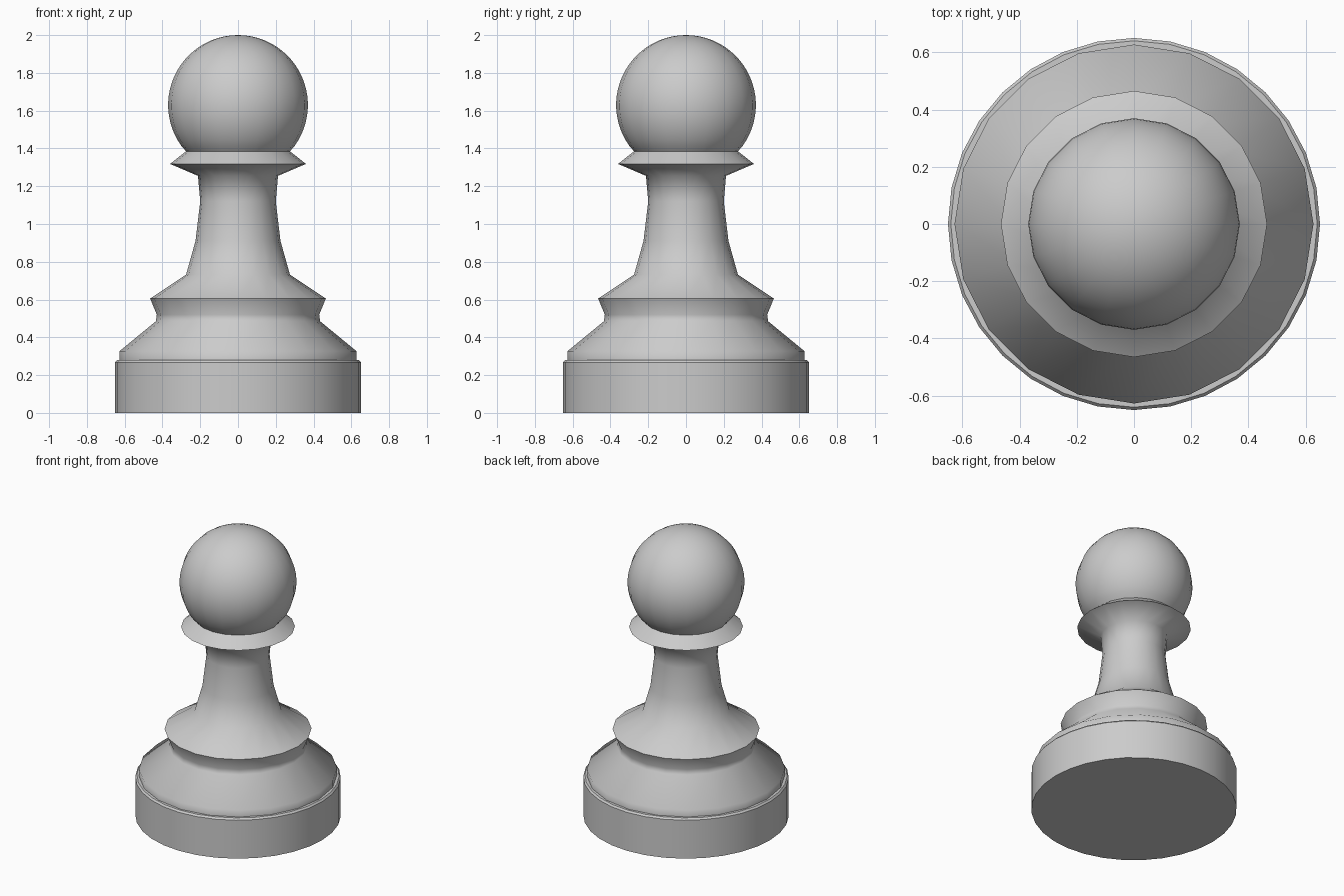
import bpy, bmesh
from math import sin, cos, pi, radians, asin

if "Cube" in bpy.data.objects:
    bpy.data.objects.remove(bpy.data.objects["Cube"])


def lathe(name, profile, sides, smooth_angle):
    """Spin an (r, z) profile, listed bottom to top, around the z axis."""
    bm = bmesh.new()
    rings = []
    for r, z in profile:
        if r < 1e-5:
            rings.append([bm.verts.new((0, 0, z))])
        else:
            rings.append([bm.verts.new((r * cos(2 * pi * i / sides), r * sin(2 * pi * i / sides), z))
                          for i in range(sides)])
    for a, b in zip(rings, rings[1:]):
        for i in range(sides):
            j = (i + 1) % sides
            if len(b) == 1:
                bm.faces.new((a[i], a[j], b[0]))
            else:
                bm.faces.new((a[i], a[j], b[j], b[i]))
    # Close the open ends
    bm.faces.new(rings[0][::-1])
    if len(rings[-1]) > 1:
        bm.faces.new(rings[-1])
    mesh = bpy.data.meshes.new(name)
    bm.to_mesh(mesh)
    bm.free()
    obj = bpy.data.objects.new(name, mesh)
    bpy.context.collection.objects.link(obj)
    bpy.ops.object.select_all(action='DESELECT')
    obj.select_set(True)
    bpy.context.view_layer.objects.active = obj
    bpy.ops.object.shade_smooth_by_angle(angle=radians(smooth_angle))
    return obj


# Round plinth with a slightly bevelled top rim
lathe("base", [(0.65, 0), (0.65, 0.268), (0.64, 0.28)], 32, 35)

# Stepped foot, flared neck and collar
body = [(0.627, 0.27), (0.627, 0.327), (0.435, 0.485), (0.43, 0.52),
        (0.465, 0.605), (0.275, 0.732), (0.225, 0.91), (0.20, 1.12),
        (0.212, 1.255), (0.36, 1.318), (0.275, 1.385)]

# Ball head, continuing the body profile upward
R, CZ, STEPS = 0.37, 1.63, 24
start = -asin(0.245 / R)
for k in range(1, STEPS + 1):
    t = start + (pi / 2 - start) * k / STEPS
    body.append((R * cos(t), CZ + R * sin(t)))
lathe("body_and_head", body, 20, 65)
